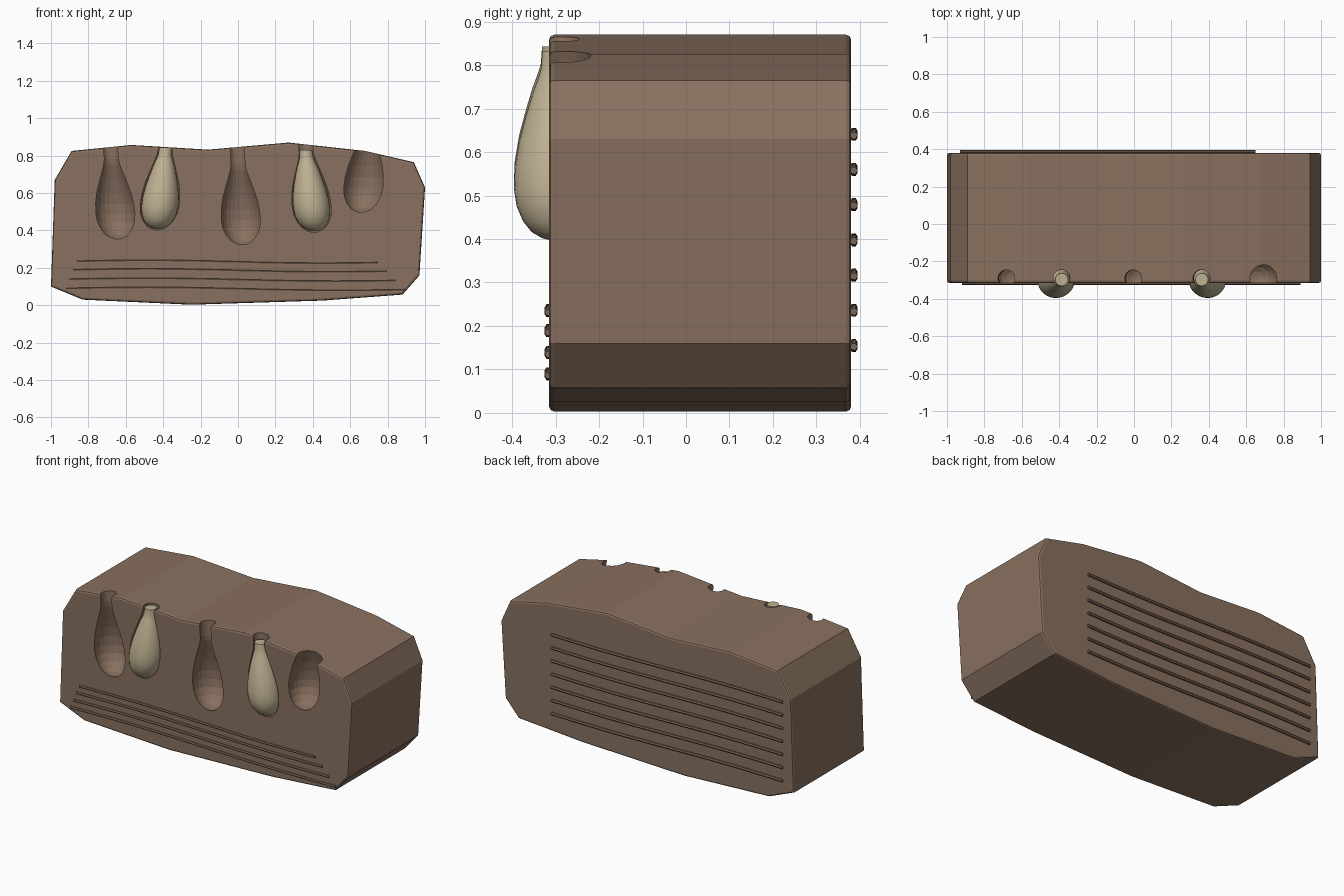
import bpy, bmesh, math

if "Cube" in bpy.data.objects:
    bpy.data.objects.remove(bpy.data.objects["Cube"])

def material(name, rgb):
    m = bpy.data.materials.new(name)
    m.diffuse_color = (*rgb, 1)
    m.use_nodes = True
    m.node_tree.nodes["Principled BSDF"].inputs["Base Color"].default_value = m.diffuse_color
    return m

CLAY = material("clay", (0.25, 0.165, 0.115))
GROOVE = material("dark_clay", (0.20, 0.13, 0.09))
CAST = material("cast_metal", (0.52, 0.44, 0.29))
FRONT, BACK = -0.315, 0.38

def finish(name, bm, mat):
    bmesh.ops.recalc_face_normals(bm, faces=bm.faces)
    me = bpy.data.meshes.new(name)
    bm.to_mesh(me)
    bm.free()
    me.materials.append(mat)
    ob = bpy.data.objects.new(name, me)
    bpy.context.collection.objects.link(ob)
    return ob

def activate(ob):
    bpy.ops.object.select_all(action='DESELECT')
    ob.select_set(True)
    bpy.context.view_layer.objects.active = ob

def smooth(ob, deg=30):
    activate(ob)
    bpy.ops.object.shade_smooth_by_angle(angle=math.radians(deg))

def pear(name, x_low, z_low, slope, y, profile, n, mat):
    """Closed pear of rings; profile is (height above bottom, radius)."""
    bm = bmesh.new()
    rings = []
    for t, r in profile:
        cx = x_low + slope * t
        rings.append([bm.verts.new((cx + r * math.cos(2 * math.pi * i / n),
                                    y + r * math.sin(2 * math.pi * i / n),
                                    z_low + t)) for i in range(n)])
    for a, b in zip(rings, rings[1:]):
        for i in range(n):
            j = (i + 1) % n
            bm.faces.new((a[i], a[j], b[j], b[i]))
    bm.faces.new(rings[0])
    bm.faces.new(rings[-1])
    return finish(name, bm, mat)

# Block: irregular outline extruded front to back, rims rounded
outline = [(-1, .10), (-.83, .03), (-.25, .003), (.45, .025), (.88, .057), (.97, .16),
           (1, .63), (.94, .765), (.68, .825), (.27, .87), (-.16, .832), (-.57, .857),
           (-.89, .825), (-.98, .67)]
bm = bmesh.new()
face = bm.faces.new([bm.verts.new((x, FRONT, z)) for x, z in outline])
ext = bmesh.ops.extrude_face_region(bm, geom=[face], use_keep_orig=True)
moved = [g for g in ext["geom"] if isinstance(g, bmesh.types.BMVert)]
bmesh.ops.translate(bm, verts=moved, vec=(0, BACK - FRONT, 0))
rims = [e for e in bm.edges if abs(e.verts[0].co.y - e.verts[1].co.y) < 1e-4]
bmesh.ops.bevel(bm, geom=rims, offset=0.012, segments=2, profile=0.5, affect='EDGES')
block = finish("mould_block", bm, CLAY)

# Pear cavities: x bottom, z bottom, sideways slope, size
hollow = [(0, .012), (.006, .036), (.022, .062), (.05, .084), (.09, .101), (.135, .107),
          (.19, .105), (.25, .094), (.31, .077), (.36, .061), (.40, .049), (.43, .045), (.60, .045)]
for x, z, slope in [(-.645, .352, -.075), (-.432, .40, .10), (.022, .322, -.05),
                    (.408, .388, -.10), (.658, .495, .09)]:
    cutter = pear("cavity_cutter", x, z, slope, -.29, hollow, 24, CLAY)
    cutter.hide_render = True
    mod = block.modifiers.new("cavity", 'BOOLEAN')
    mod.operation, mod.solver, mod.object = 'DIFFERENCE', 'EXACT', cutter
    activate(block)
    bpy.ops.object.modifier_apply(modifier=mod.name)
    bpy.data.objects.remove(cutter)

# Two castings still sitting in their cavities
solid = [(0, .01), (.006, .034), (.02, .058), (.045, .078), (.08, .093), (.12, .099),
         (.17, .097), (.23, .087), (.29, .071), (.34, .056), (.375, .043), (.395, .037), (.435, .034)]
for side, x, z, slope in [("left", -.43, .408, .10), ("right", .406, .396, -.10)]:
    smooth(pear("casting_" + side, x, z, slope, -.297, solid, 28, CAST), 40)

# Wavy ridges lying on the front and back faces
def ridge(name, x0, x1, y, z, amp, phase, r):
    cu = bpy.data.curves.new(name, 'CURVE')
    cu.dimensions = '3D'
    cu.bevel_depth, cu.bevel_resolution, cu.use_fill_caps = r, 1, True
    sp = cu.splines.new('POLY')
    n = 17
    sp.points.add(n - 1)
    for i, p in enumerate(sp.points):
        u = i / (n - 1)
        p.co = (x0 + (x1 - x0) * u, y, z + amp * math.sin(phase + 5.4 * u), 1)
    cu.materials.append(GROOVE)
    ob = bpy.data.objects.new(name, cu)
    bpy.context.collection.objects.link(ob)
    activate(ob)
    bpy.ops.object.convert(target='MESH')
    smooth(bpy.context.object, 50)

for i, z in enumerate((.090, .139, .189, .235)):
    ridge(f"front_ridge_{i + 1}", -.92 + .02 * i, .89 - .047 * i, FRONT - .002, z, .008, .3, .008)
for i in range(7):
    ridge(f"back_ridge_{i + 1}", -.93, .65, BACK + .006, .155 + .081 * i, .007, .5, .009)
